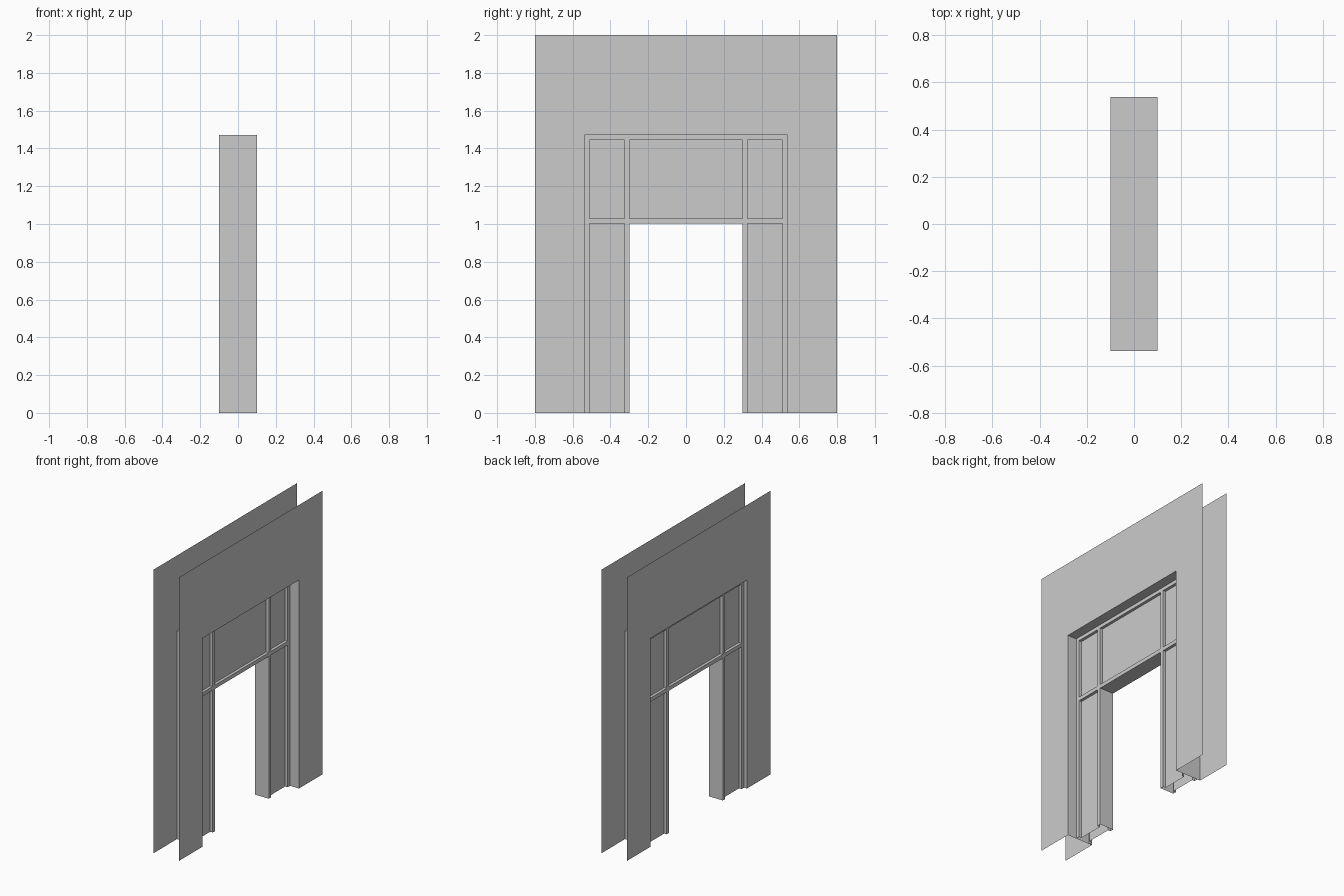
import bpy, bmesh

if "Cube" in bpy.data.objects:
    bpy.data.objects.remove(bpy.data.objects["Cube"])


def make_object(name, quads):
    """Build a mesh object from a list of polygons and weld shared points."""
    bm = bmesh.new()
    for pts in quads:
        bm.faces.new([bm.verts.new(p) for p in pts])
    bmesh.ops.remove_doubles(bm, verts=bm.verts, dist=1e-5)
    bmesh.ops.recalc_face_normals(bm, faces=bm.faces)
    mesh = bpy.data.meshes.new(name)
    bm.to_mesh(mesh)
    bm.free()
    obj = bpy.data.objects.new(name, mesh)
    bpy.context.collection.objects.link(obj)
    return obj


def arch(half, top):
    return [(-half, 0), (-half, top), (half, top), (half, 0)]


def sweep(path, x0, x1):
    """Strip of quads spanning x0..x1 along a (y, z) path."""
    return [[(x0, *a), (x0, *b), (x1, *b), (x1, *a)]
            for a, b in zip(path, path[1:])]


W, H, T = 0.8, 2.0, 0.1            # wall half width, height, half thickness
OW, OH = 0.537, 1.47               # large opening
DW, DH = 0.30, 1.003               # doorway
FRONT, BACK, RECESS = 0.03, -0.077, 0.02

# Thin wall sheets on both sides
outline = arch(W, H) + arch(OW, OH)[::-1]
for name, x in (("wall_sheet_right", T), ("wall_sheet_left", -T)):
    wall = make_object(name, [[(x, *p) for p in outline]])
    if (wall.data.polygons[0].normal.x > 0) != (x > 0):
        wall.data.flip_normals()

# Lining of the large opening
lining = make_object("opening_lining", sweep(arch(OW, OH), -T, T))
if lining.data.polygons[0].normal.y < 0:
    lining.data.flip_normals()

# Framed door surround: grid cells are bars, recessed panels or the open door
ys = [-OW, -0.51, -0.325, -DW, DW, 0.325, 0.51, OW]
zs = [0, DH, 1.03, 1.445, OH]


def cell_kind(i, j):
    if i == 3 and j == 0:
        return "door"
    return "panel" if i in (1, 3, 5) and j in (0, 2) else "bar"


quads = []
for face, inward in ((FRONT, -RECESS), (BACK, RECESS)):
    deep = face + inward
    for i in range(len(ys) - 1):
        for j in range(len(zs) - 1):
            kind = cell_kind(i, j)
            if kind == "door":
                continue
            x = deep if kind == "panel" else face
            a, b, c, d = ys[i], ys[i + 1], zs[j], zs[j + 1]
            quads.append([(x, a, c), (x, b, c), (x, b, d), (x, a, d)])
            if kind == "panel":
                # Bar sides around the recess, open at the floor
                loop = [(a, c), (a, d), (b, d), (b, c)]
                if j > 0:
                    loop.append((a, c))
                quads += sweep(loop, face, deep)

# Door jambs and head through the frame depth
quads += sweep(arch(DW, DH), BACK, FRONT)
make_object("door_frame_and_panels", quads)
